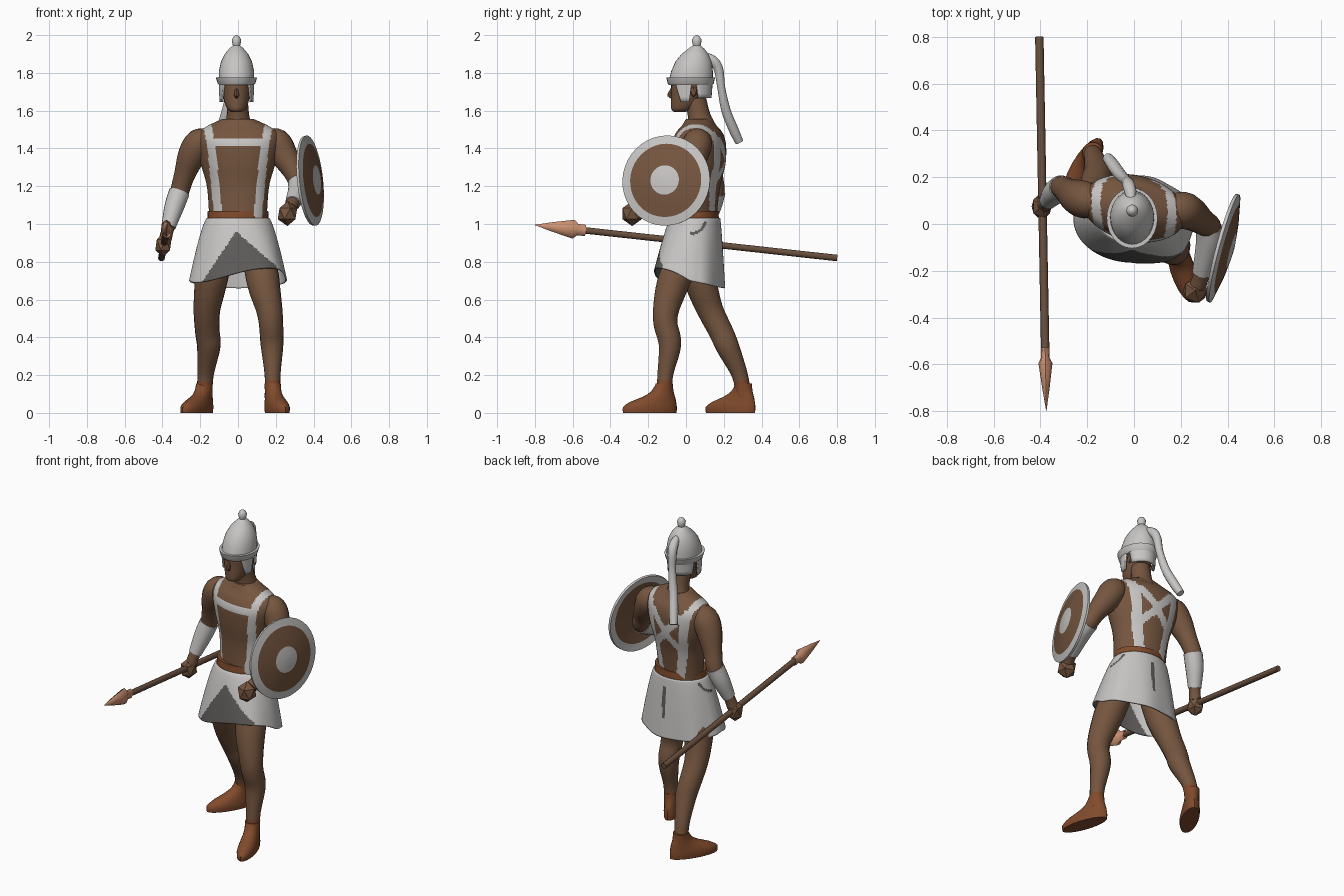
import bpy, bmesh, math
from mathutils import Vector, Matrix

if "Cube" in bpy.data.objects:
    bpy.data.objects.remove(bpy.data.objects["Cube"])


def mat(name, *rgb):
    m = bpy.data.materials.new(name)
    m.diffuse_color = (*rgb, 1)
    m.use_nodes = True
    m.node_tree.nodes["Principled BSDF"].inputs["Base Color"].default_value = m.diffuse_color
    return m


SKIN = mat("brown skin", .178, .092, .05)
CLOTH = mat("pale cloth", .57, .56, .55)
RUST = mat("rust leather", .22, .07, .025)
DARK = mat("dark lining", .11, .105, .10)
COPPER = mat("copper", .62, .29, .17)
WOOD = mat("wood", .14, .078, .047)


def spline(pts, steps):
    """Smooth a list of tuples with Catmull-Rom interpolation."""
    p = [Vector(q) for q in pts]
    out = []
    for i in range(len(p) - 1):
        a, b, c, d = p[max(i - 1, 0)], p[i], p[i + 1], p[min(i + 2, len(p) - 1)]
        for k in range(steps):
            t = k / steps
            out.append(b + (c - a) * (t / 2) + (a * 2 - b * 5 + c * 4 - d) * (t * t / 2)
                       + (b * 3 - a - c * 3 + d) * (t ** 3 / 2))
    return out + [p[-1]]


def skin_rings(name, rings, mats, rule=None, closed=True, cap=True, thick=0, angle=40, matrix=None):
    """Bridge rows of points into one mesh; rule(centre) picks the material."""
    bm = bmesh.new()
    rows = [[bm.verts.new(q) for q in r] for r in rings]
    n = len(rows[0])
    for r, s in zip(rows, rows[1:]):
        for i in range(n if closed else n - 1):
            j = (i + 1) % n
            bm.faces.new((r[i], r[j], s[j], s[i]))
    if cap and closed:
        bm.faces.new(rows[0])
        bm.faces.new(rows[-1])
    bmesh.ops.recalc_face_normals(bm, faces=bm.faces)
    if rule:
        for f in bm.faces:
            f.material_index = int(rule(f.calc_center_median()))
    me = bpy.data.meshes.new(name)
    bm.to_mesh(me)
    bm.free()
    for m in mats:
        me.materials.append(m)
    ob = bpy.data.objects.new(name, me)
    bpy.context.collection.objects.link(ob)
    if matrix:
        ob.matrix_world = matrix
    if thick:
        mod = ob.modifiers.new("thickness", 'SOLIDIFY')
        mod.thickness, mod.offset = thick, 0
    bpy.ops.object.select_all(action='DESELECT')
    ob.select_set(True)
    bpy.context.view_layer.objects.active = ob
    bpy.ops.object.shade_smooth_by_angle(angle=math.radians(angle))
    return ob


def loft(name, rows, mats, steps=1, n=32, shear=0, **kw):
    """Horizontal ellipses: rows of (x, y, z, rx, ry)."""
    rings = []
    for x, y, z, rx, ry in spline(rows, steps):
        ang = [2 * math.pi * i / n for i in range(n)]
        rings.append([(x + rx * math.sin(a), y - ry * math.cos(a) + shear * rx * math.sin(a), z) for a in ang])
    return skin_rings(name, rings, mats, **kw)


def tube(name, pts, mats, steps=5, n=16, flat=1, **kw):
    """Round limb along points of (x, y, z, r); flat squeezes the x width."""
    p = spline(pts, steps)
    rings = []
    for i, q in enumerate(p):
        t = (p[min(i + 1, len(p) - 1)] - p[max(i - 1, 0)]).to_3d().normalized()
        a = Vector((1, 0, 0))
        a = (a - t * a.dot(t)).normalized()
        b = t.cross(a)
        rings.append([q.to_3d() + (a * (math.cos(w) * flat) + b * math.sin(w)) * q[3]
                      for w in (2 * math.pi * k / n for k in range(n))])
    return skin_rings(name, rings, mats, **kw)


def ball(name, loc, scale, m, sub=2):
    bpy.ops.mesh.primitive_ico_sphere_add(subdivisions=sub, radius=1, location=loc)
    ob = bpy.context.object
    ob.name, ob.scale = name, scale
    ob.data.materials.append(m)
    bpy.ops.object.shade_smooth_by_angle(angle=math.radians(40))


# Torso with painted harness: shoulder straps, chest band, crossed back
def harness(c):
    x, z = abs(c.x), c.z
    strap = .105 + .1 * (z - 1.05) + max(0, z - 1.42) * .1
    if c.y < .06 - .13 * c.x or z > 1.49:
        return abs(x - strap) < .022 or (x < strap and 1.41 < z < 1.452)
    strap = .07 + .17 * (z - 1.05)
    cross = abs(x - abs(z - 1.33) * .9) < .03 and x < strap and abs(z - 1.33) < .13
    return abs(x - strap) < .026 or cross


loft("torso", [(0, .05, .98, .15, .115), (0, .05, 1.05, .153, .112), (0, .06, 1.2, .165, .12),
               (0, .067, 1.32, .198, .14), (0, .067, 1.42, .222, .142), (0, .07, 1.48, .215, .122),
               (0, .07, 1.52, .16, .09), (0, .068, 1.555, .085, .068)],
     [SKIN, CLOTH], steps=10, n=120, shear=-.13, rule=harness)
loft("belt", [(0, .05, 1.02, .162, .125), (0, .05, 1.07, .16, .121)], [RUST])

# Wrapped kilt with an open dark front, a back seam and side folds
N = 160
kilt = []
for k in range(41):
    v = k / 40
    row = []
    for i in range(N):
        a = 2 * math.pi * i / N
        s, c = math.sin(a), math.cos(a)
        hem = .70 + .04 * c + .07 * s * max(c, 0)
        w = v ** .75
        fold = 1 + .02 * v * math.sin(7 * a) * (c < -.2)
        fold += .13 * w * math.exp(-((a - .65) / .4) ** 2)      # thigh pushing the cloth forward
        row.append(((.162 + .093 * w) * s * fold, .05 - .03 * w - (.127 + .055 * w) * c * fold,
                    1.03 + (hem - 1.03) * v))
    kilt.append(row)


def lining(c):
    if c.y < 0 and c.z < .96 - (1.5 if c.x < -.01 else .88) * abs(c.x + .01):
        return c.x < .2
    if c.y > .1 and abs(c.x - .02) < .01 and .78 < c.z < .97:
        return True
    d = math.hypot(c.y - .03, c.z - 1.02)
    return abs(d - .07) < .008 and c.y > .02 and c.z < 1.01 and abs(c.x) > .1


skin_rings("kilt", kilt, [CLOTH, DARK], rule=lining, cap=False, thick=.008)

# Legs and shoes, left one forward
legs = {
    "left": ([(.08, .03, .98, .06), (.1, .0, .86, .08), (.125, -.048, .74, .088), (.142, -.08, .65, .083),
              (.165, -.105, .55, .07), (.175, -.108, .47, .064), (.18, -.085, .36, .06), (.183, -.11, .2, .042),
              (.183, -.115, .08, .042)], (.183, -.115), (.3, -.95)),
    "right": ([(-.08, .05, .98, .06), (-.1, .05, .86, .08), (-.135, .065, .74, .088), (-.15, .09, .65, .082),
               (-.165, .13, .54, .07), (-.162, .185, .43, .065), (-.155, .22, .35, .062), (-.172, .285, .2, .043),
               (-.178, .305, .08, .042)], (-.178, .305), (-.5, -.87)),
}
for side, (pts, (fx, fy), (dx, dy)) in legs.items():
    tube(side + "_leg", pts, [SKIN, RUST], n=18, rule=lambda c: c.z < .165)
    turn = Matrix.Translation((fx, fy, 0)) @ Matrix.Rotation(math.atan2(dx, -dy), 4, 'Z')
    loft(side + "_shoe", [(0, -.08, 0, .05, .148), (0, -.08, .03, .053, .15), (0, -.062, .058, .049, .128),
                          (0, -.03, .085, .044, .09), (0, -.01, .115, .042, .06), (0, 0, .155, .043, .045)],
         [RUST], steps=2, n=20, matrix=turn)

# Arms, bracers and fists
arms = {
    "right": [(-.14, .085, 1.45, .05), (-.2, .1, 1.43, .078), (-.243, .115, 1.365, .075), (-.283, .14, 1.26, .056),
              (-.31, .155, 1.17, .05), (-.338, .135, 1.09, .047), (-.368, .1, .985, .033), (-.385, .085, .92, .034)],
    "left": [(.14, .055, 1.45, .05), (.2, .06, 1.43, .078), (.243, .045, 1.365, .073), (.292, .01, 1.28, .056),
             (.322, -.015, 1.215, .052), (.32, -.08, 1.18, .05), (.29, -.21, 1.11, .036), (.275, -.26, 1.08, .036)],
}
for side, pts in arms.items():
    tube(side + "_arm", pts, [SKIN], n=18)
    tube(side + "_bracer", [(x, y, z, r + .005) for x, y, z, r in pts[4:7]], [CLOTH], n=18)
ball("right_fist", (-.395, .075, .89), (.048, .058, .065), SKIN, 1)
ball("left_fist", (.262, -.285, 1.055), (.058, .06, .066), SKIN, 1)

# Neck, head, nose and ears
tube("neck", [(0, .085, 1.5, .08), (0, .07, 1.57, .06), (-.005, .05, 1.66, .057)], [SKIN])
loft("head", [(-.008, -.035, 1.592, .022, .025), (-.008, -.022, 1.605, .046, .055), (-.008, -.005, 1.64, .062, .074),
              (-.008, .012, 1.69, .073, .09), (-.008, .02, 1.74, .08, .098), (-.008, .025, 1.78, .078, .095)],
     [SKIN], steps=3)
tube("nose", [(-.008, -.068, 1.73, .006), (-.008, -.08, 1.7, .01), (-.008, -.086, 1.682, .013),
              (-.008, -.07, 1.67, .008)], [SKIN], steps=2, n=8)
for s in (-1, 1):
    ball("ear", (-.008 + s * .076, .04, 1.7), (.012, .018, .028), SKIN, 1)

# Helmet: brim, dome and knob
loft("helmet", [(-.008, .025, 1.735, .092, .115), (-.008, .025, 1.745, .1, .122), (-.008, .025, 1.775, .109, .129),
                (-.008, .028, 1.775, .094, .115), (-.008, .032, 1.81, .093, .11), (-.008, .04, 1.86, .082, .096),
                (-.008, .048, 1.9, .062, .071), (-.008, .055, 1.93, .037, .04), (-.008, .057, 1.945, .019, .02),
                (-.008, .057, 1.955, .022, .023), (-.008, .057, 1.975, .025, .026), (-.008, .057, 1.992, .016, .016),
                (-.008, .057, 2.0, .003, .003)], [CLOTH], n=28)


# Cheek guards and neck guard hang from the brim
def guard(name, a0, a1, b0, b1, low):
    rows = []
    for k in range(5):
        v = k / 4
        lo, hi = a0 + (b0 - a0) * v, a1 + (b1 - a1) * v
        rows.append([(-.008 + .09 * math.sin(w) * (1 - .06 * v), .025 - .112 * math.cos(w) * (1 - .06 * v),
                      1.76 + (low - 1.76) * v)
                     for w in (math.radians(lo + (hi - lo) * i / 12) for i in range(13))])
    skin_rings(name, rows, [CLOTH], closed=False, thick=.01)


guard("left_cheek_guard", 42, 94, 62, 86, 1.645)
guard("right_cheek_guard", -94, -42, -86, -62, 1.645)
guard("neck_guard", 104, 256, 112, 248, 1.668)

# Plume falling behind
tube("plume", [(-.01, .085, 1.9, .014), (-.016, .14, 1.868, .026), (-.025, .172, 1.82, .026), (-.035, .187, 1.72, .022),
               (-.06, .212, 1.6, .026), (-.09, .252, 1.5, .027), (-.112, .282, 1.435, .023)], [CLOTH], n=10)

# Shield: shallow dome with pale rim and boss
facing = Vector((.96, -.26, .1)).to_track_quat('Z', 'Y').to_matrix().to_4x4()
loft("shield", [(0, 0, h, r, r) for r, h in ((.002, .024), (.1, .014), (.195, -.004), (.238, -.014), (.24, 0),
                                             (.195, .01), (.14, .022), (.078, .031), (.04, .036), (.002, .038))],
     [SKIN, CLOTH], n=40, matrix=Matrix.Translation((.388, -.105, 1.23)) @ facing,
     rule=lambda c: c.xy.length > .196 or (c.xy.length < .078 and c.z > .03))

# Spear: shaft, socket and leaf blade
tip, butt = Vector((-.375, -.8, .995)), Vector((-.405, .8, .82))


def along(*stations):
    return [(*tip.lerp(butt, t), r) for t, r in stations]


tube("spear_shaft", along((.14, .018), (1, .018)), [WOOD], steps=1, n=10)
tube("spear_head", along((0, .001), (.06, .026), (.128, .05), (.142, .03), (.168, .03)),
     [COPPER], steps=1, n=8, flat=.6, angle=50)
